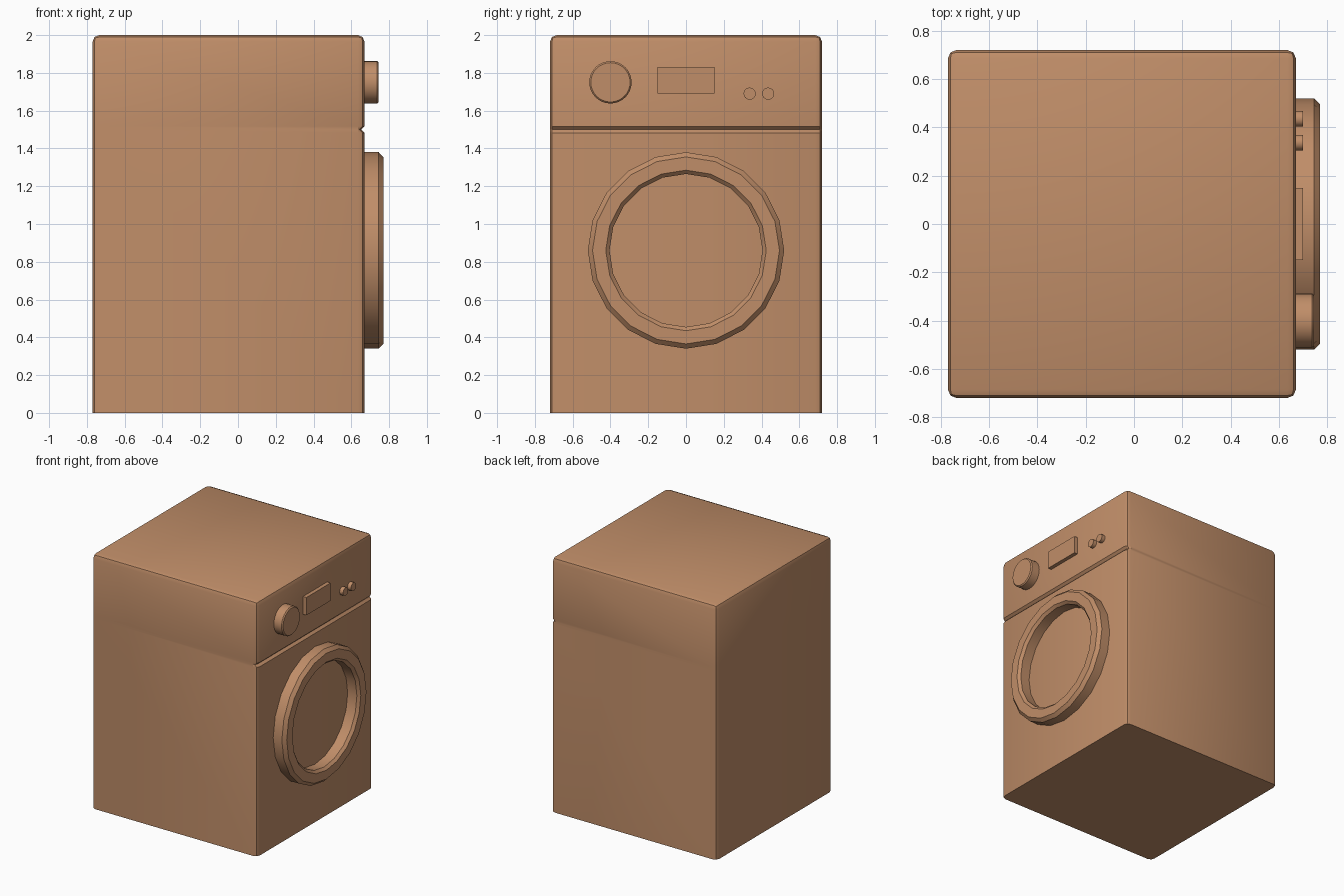
import bpy, bmesh, math
from mathutils import Matrix, Vector

old = bpy.data.objects.get("Cube")
if old:
    bpy.data.objects.remove(old, do_unlink=True)

FRONT = 0.67  # x of the door-side panel

brown = bpy.data.materials.new("warm_brown")
brown.use_nodes = True
colour = (0.53, 0.27, 0.14, 1)
brown.diffuse_color = colour
brown.node_tree.nodes["Principled BSDF"].inputs["Base Color"].default_value = colour


def finish(name, bm, angle=30):
    bmesh.ops.recalc_face_normals(bm, faces=bm.faces)
    mesh = bpy.data.meshes.new(name)
    bm.to_mesh(mesh)
    bm.free()
    mesh.materials.append(brown)
    ob = bpy.data.objects.new(name, mesh)
    bpy.context.collection.objects.link(ob)
    bpy.ops.object.select_all(action="DESELECT")
    ob.select_set(True)
    bpy.context.view_layer.objects.active = ob
    bpy.ops.object.shade_smooth_by_angle(angle=math.radians(angle))
    return ob


def box(x0, x1, y0, y1, z0, z1):
    bm = bmesh.new()
    size = Vector((x1 - x0, y1 - y0, z1 - z0))
    mid = Vector((x0 + x1, y0 + y1, z0 + z1)) / 2
    bmesh.ops.create_cube(bm, size=1, matrix=Matrix.Translation(mid) @ Matrix.Diagonal(size).to_4x4())
    return bm


def turned(name, profile, y, z, sides, closed=False):
    """Revolve (radius, height) points about an axis along x; cap the end unless closed."""
    bm = bmesh.new()
    rings = []
    for r, h in profile:
        angles = [2 * math.pi * i / sides for i in range(sides)]
        rings.append([bm.verts.new((FRONT + h, y + r * math.sin(a), z + r * math.cos(a))) for a in angles])
    pairs = list(zip(rings, rings[1:]))
    if closed:
        pairs.append((rings[-1], rings[0]))
    else:
        bm.faces.new(rings[0])
        bm.faces.new(rings[-1])
    for a, b in pairs:
        for i in range(sides):
            j = (i + 1) % sides
            bm.faces.new((a[i], a[j], b[j], b[i]))
    return finish(name, bm)


# Cabinet: rounded on every edge except the base
bm = box(-0.77, FRONT, -0.72, 0.72, 0, 2)
edges = [e for e in bm.edges if max(v.co.z for v in e.verts) > 1]
bmesh.ops.bevel(bm, geom=edges, offset=0.035, segments=2, profile=0.5, affect="EDGES")

# Groove below the control panel, on the door side only
for z in (1.483, 1.5, 1.517):
    bmesh.ops.bisect_plane(bm, geom=bm.verts[:] + bm.edges[:] + bm.faces[:],
                           plane_co=(0, 0, z), plane_no=(0, 0, 1))
for v in bm.verts:
    if abs(v.co.z - 1.5) < 0.001 and v.co.x > 0.65:
        v.co.x -= 0.018
finish("cabinet", bm)

# Door ring with chamfered inner and outer rims
turned("door_ring", [(0.52, -0.01), (0.52, 0.075), (0.495, 0.1), (0.425, 0.1),
                     (0.405, 0.08), (0.405, -0.01)], 0, 0.86, 20, closed=True)

# Controls
turned("program_knob", [(0.112, -0.01), (0.112, 0.067), (0.104, 0.075)], -0.4, 1.75, 32)
for side, y in (("right", 0.337), ("left", 0.435)):
    turned(side + "_button", [(0.032, -0.01), (0.032, 0.03)], y, 1.69, 24)
finish("display_panel", box(FRONT - 0.01, FRONT + 0.03, -0.15, 0.15, 1.69, 1.83))
